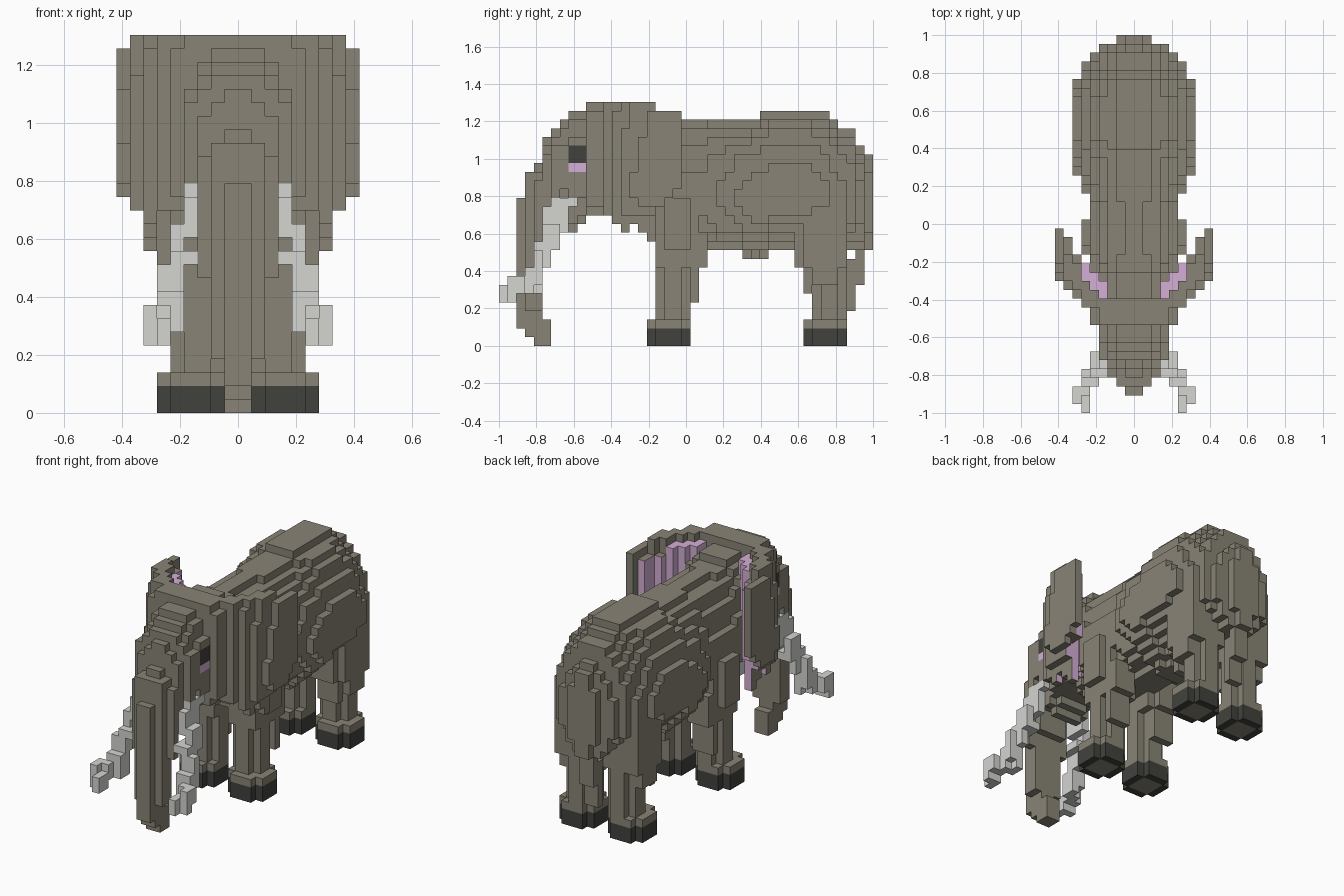
import bpy, bmesh, math

cube = bpy.data.objects.get("Cube")
if cube:
    bpy.data.objects.remove(cube, do_unlink=True)

S = 2 / 43  # block size: the model is 43 blocks long


def material(name, rgb):
    m = bpy.data.materials.new(name)
    m.use_nodes = True
    m.diffuse_color = (*rgb, 1)
    bsdf = m.node_tree.nodes["Principled BSDF"]
    bsdf.inputs["Base Color"].default_value = (*rgb, 1)
    bsdf.inputs["Roughness"].default_value = 0.9
    return m


HIDE, DARK, PINK, IVORY = range(4)
MATS = [material("grey_hide", (0.25, 0.23, 0.18)),
        material("dark_hoof", (0.053, 0.055, 0.046)),
        material("pink_skin", (0.66, 0.43, 0.67)),
        material("ivory", (0.66, 0.67, 0.64))]

cells = {}   # (i, j, k) block -> part name; the first part to claim a block keeps it
colour = {}  # (i, j, k) block -> material


def claim(part, c, mat):
    if c not in cells:
        cells[c] = part
        colour[c] = mat


def box(part, x0, x1, y0, y1, z0, z1, mat=HIDE):
    """Block box on the +x side, mirrored to -x."""
    for i in range(x0, x1):
        for j in range(y0, y1):
            for k in range(z0, z1):
                claim(part, (i, j, k), mat)
                claim(part, (-1 - i, j, k), mat)


def loft(part, start, rows, power, waist):
    """Rounded slices along y, widest at the waist fraction of their height;
    each row is (slices, half width, bottom, top)."""
    j = start
    for count, hw, z0, z1 in rows:
        mid = z0 + waist * (z1 - z0)
        for _ in range(count):
            for k in range(z0, z1):
                z = k + .5 - mid
                z /= (z1 - mid) if z > 0 else (z0 - mid)
                for i in range(math.ceil(hw)):
                    if ((i + .5) / hw) ** power + z ** power <= 1:
                        claim(part, (i, j, k), HIDE)
                        claim(part, (-1 - i, j, k), HIDE)
            j += 1


def round_column(part, x0, y0, n, z0, z1, mat=HIDE):
    """Square column with its corner blocks cut away."""
    box(part, x0 + 1, x0 + n - 1, y0, y0 + n, z0, z1, mat)
    box(part, x0, x0 + n, y0 + 1, y0 + n - 1, z0, z1, mat)


# Eyes with a pink lower lid
box("eyes", 3, 4, 8, 10, 21, 23, DARK)
box("eyes", 3, 4, 8, 10, 20, 21, PINK)

# Ears: curved plates that sweep outward and back, with a pink lining
for b in ((8, 9, 15, 16, 17, 20), (8, 9, 16, 17, 16, 24), (8, 9, 17, 19, 16, 27),
          (8, 9, 19, 20, 17, 27), (8, 9, 20, 21, 18, 27),
          (7, 8, 14, 15, 15, 25), (7, 8, 15, 18, 15, 28), (7, 8, 18, 20, 17, 26),
          (6, 7, 13, 14, 14, 27), (6, 7, 14, 15, 13, 28), (6, 7, 15, 16, 14, 28),
          (6, 7, 16, 17, 13, 28), (6, 7, 17, 18, 12, 26), (5, 6, 12, 15, 15, 28),
          (4, 5, 13, 14, 15, 28)):
    box("ears", *b)
for b in ((5, 6, 15, 17, 15, 27), (4, 5, 14, 16, 15, 27), (3, 4, 13, 15, 15, 27)):
    box("ears", *b, PINK)

# Tusks: stepped boxes going down, forward and out
for b in ((3, 4, 6, 9, 16, 17), (3, 4, 5, 8, 13, 16), (4, 5, 5, 7, 12, 14),
          (3, 5, 4, 7, 11, 12), (4, 5, 4, 6, 9, 11), (5, 6, 4, 5, 8, 11),
          (4, 6, 3, 5, 7, 9), (4, 5, 3, 5, 6, 7), (5, 6, 2, 4, 6, 8),
          (6, 7, 1, 3, 6, 8), (6, 7, 1, 2, 5, 6), (5, 6, 1, 2, 5, 7),
          (5, 6, 0, 1, 5, 7)):
    box("tusks", *b, IVORY)

# Trunk: tapers downward and curls back at the tip
for b in ((0, 1, 2, 3, 2, 17), (0, 2, 3, 5, 4, 20), (0, 1, 3, 5, 1, 4),
          (0, 1, 4, 6, 0, 3), (0, 3, 4, 5, 10, 17), (0, 2, 5, 6, 12, 17)):
    box("trunk", *b)

# Head: face, then the squarer crown between the ears
loft("head", 3, ((1, 2, 10, 20), (1, 3, 11, 21), (1, 3, 14, 24), (1, 4, 15, 25),
                 (1, 4, 15, 26), (1, 4, 13, 27), (1, 4, 14, 27)), 2.2, .5)
loft("head", 10, ((2, 5, 15, 28), (1, 6, 15, 28)), 5, .5)

# Body from the neck to the rump, with a narrow back ridge
loft("body", 13, ((1, 5, 14, 27), (1, 5, 13, 27), (1, 5, 14, 27), (1, 5, 13, 26),
                  (1, 5, 12, 26), (6, 4.9, 11, 26), (1, 5.4, 11, 26), (1, 5.7, 11, 26),
                  (1, 6, 11, 26), (1, 6.6, 11, 26), (1, 6.8, 10, 26), (1, 7, 10, 26),
                  (1, 7, 10, 27), (5, 7, 11, 27), (1, 6.8, 11, 27), (1, 6.6, 11, 27),
                  (1, 6, 11, 26), (1, 5.8, 11, 25), (1, 5.2, 11, 25),
                  (1, 4, 11, 23), (1, 2, 11, 22)), 1.9, .4)

# Shoulders and thighs
for b in ((2, 6, 19, 22, 11, 17), (1, 5, 18, 23, 9, 15), (2, 5, 22, 23, 5, 9),
          (2, 5, 23, 24, 9, 13)):
    box("shoulders", *b)
for b in ((2, 6, 35, 40, 9, 15), (1, 5, 34, 40, 9, 14), (2, 5, 35, 36, 6, 9),
          (2, 6, 36, 39, 7, 16)):
    box("thighs", *b)

# Legs with feet and dark hooves
for name, y in (("front", 17), ("hind", 35)):
    round_column(name + "_hooves", 1, y, 5, 0, 2, DARK)
    round_column(name + "_legs", 1, y, 5, 2, 3)
    round_column(name + "_legs", 1, y + 1, 4, 3, 14)

# Tail
box("tail", 0, 1, 41, 42, 7, 12)
box("tail", 0, 1, 40, 41, 4, 10)

# Corner offsets of the six block faces
SIDES = {(1, 0, 0): ((1, 0, 0), (1, 1, 0), (1, 1, 1), (1, 0, 1)),
         (-1, 0, 0): ((0, 0, 0), (0, 0, 1), (0, 1, 1), (0, 1, 0)),
         (0, 1, 0): ((0, 1, 0), (0, 1, 1), (1, 1, 1), (1, 1, 0)),
         (0, -1, 0): ((0, 0, 0), (1, 0, 0), (1, 0, 1), (0, 0, 1)),
         (0, 0, 1): ((0, 0, 1), (1, 0, 1), (1, 1, 1), (0, 1, 1)),
         (0, 0, -1): ((0, 0, 0), (0, 1, 0), (1, 1, 0), (1, 0, 0))}


def face_colour(part, c, n):
    i, j, k = c
    side = 1 if i >= 0 else -1
    a = i if i >= 0 else -1 - i
    # Inner ear skin: faces turned inward or backward, inside the rim
    if part == "ears" and k < 26 and j < 20 and (n[0] == -side or (n[1] == 1 and a < 8)):
        return PINK
    # Soft sole inside each hoof rim
    if part.endswith("hooves") and n[2] == -1 and 2 <= a <= 4:
        y0 = 17 if part.startswith("front") else 35
        if y0 < j < y0 + 4:
            return HIDE
    return colour[c]


# Turn the outer block faces of each part into one mesh
for part in dict.fromkeys(cells.values()):
    bm = bmesh.new()
    verts = {}
    for c in (c for c in cells if cells[c] == part):
        for n, corners in SIDES.items():
            if tuple(a + b for a, b in zip(c, n)) in cells:
                continue
            loop = []
            for o in corners:
                p = tuple(a + b for a, b in zip(c, o))
                if p not in verts:
                    verts[p] = bm.verts.new((p[0] * S, -1 + p[1] * S, p[2] * S))
                loop.append(verts[p])
            bm.faces.new(loop).material_index = face_colour(part, c, n)
    mesh = bpy.data.meshes.new(part)
    bm.to_mesh(mesh)
    bm.free()
    for m in MATS:
        mesh.materials.append(m)
    bpy.context.collection.objects.link(bpy.data.objects.new(part, mesh))
